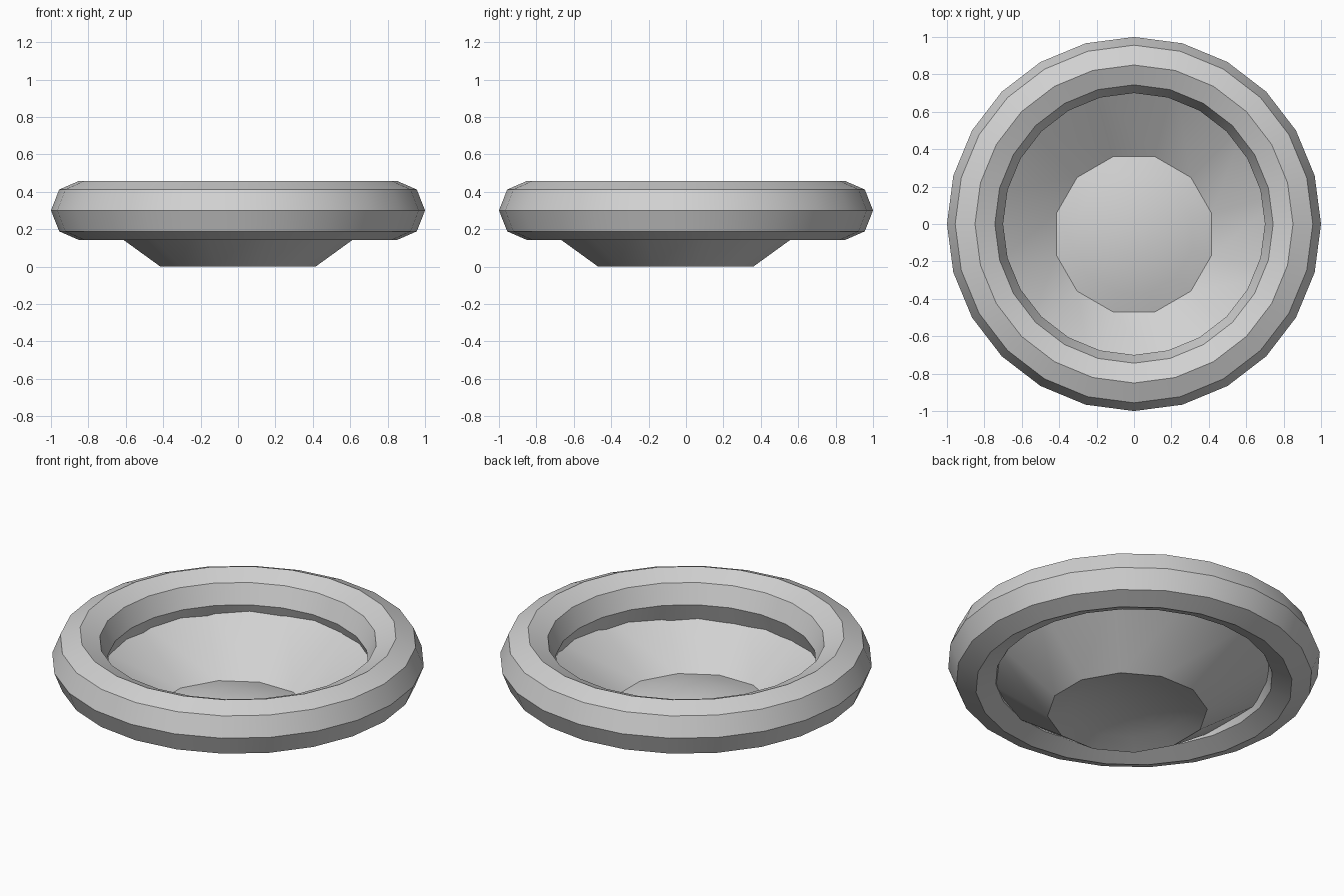
import bpy
import bmesh
import math

cube = bpy.data.objects.get("Cube")
if cube:
    bpy.data.objects.remove(cube, do_unlink=True)

# Plain grey material
grey = bpy.data.materials.new("light_grey")
grey.use_nodes = True
grey.diffuse_color = (0.64, 0.64, 0.64, 1)
grey.node_tree.nodes["Principled BSDF"].inputs["Base Color"].default_value = grey.diffuse_color


def lathe(name, profile, sides, closed=False, turn=0.0, location=(0, 0, 0)):
    """Spin a (radius, height) profile around z."""
    bm = bmesh.new()
    verts = [bm.verts.new((r * math.cos(turn), r * math.sin(turn), z)) for r, z in profile]
    edges = [bm.edges.new(pair) for pair in zip(verts, verts[1:])]
    if closed:
        edges.append(bm.edges.new((verts[-1], verts[0])))
    bmesh.ops.spin(bm, geom=verts + edges, cent=(0, 0, 0), axis=(0, 0, 1),
                   angle=math.tau, steps=sides)
    bmesh.ops.remove_doubles(bm, verts=bm.verts[:], dist=0.0005)
    bmesh.ops.recalc_face_normals(bm, faces=bm.faces[:])
    mesh = bpy.data.meshes.new(name)
    bm.to_mesh(mesh)
    bm.free()
    mesh.materials.append(grey)
    obj = bpy.data.objects.new(name, mesh)
    obj.location = location
    bpy.context.collection.objects.link(obj)
    bpy.ops.object.select_all(action="DESELECT")
    obj.select_set(True)
    bpy.context.view_layer.objects.active = obj
    bpy.ops.object.shade_smooth_by_angle(angle=math.radians(35))
    return obj


# Thick outer ring with an octagonal section
octagon = [(0.85 + 0.15 * math.cos(i * math.tau / 8), 0.3 + 0.158 * math.sin(i * math.tau / 8))
           for i in range(8)]
lathe("outer_ring", octagon, 24, closed=True)

# Sloped bowl wall, set slightly forward, and a shallow domed floor
floor_radius, dome_height, half_step = 0.43, 0.075, math.pi / 12
forward = (0, -0.055, 0)
lathe("bowl_wall", [(floor_radius, 0), (0.845, 0.29)], 12, turn=half_step, location=forward)
dome = [(floor_radius * t, dome_height * (1 - t * t)) for t in (1, 0.75, 0.5, 0.25, 0)]
lathe("bowl_floor", dome, 12, turn=half_step, location=forward)
